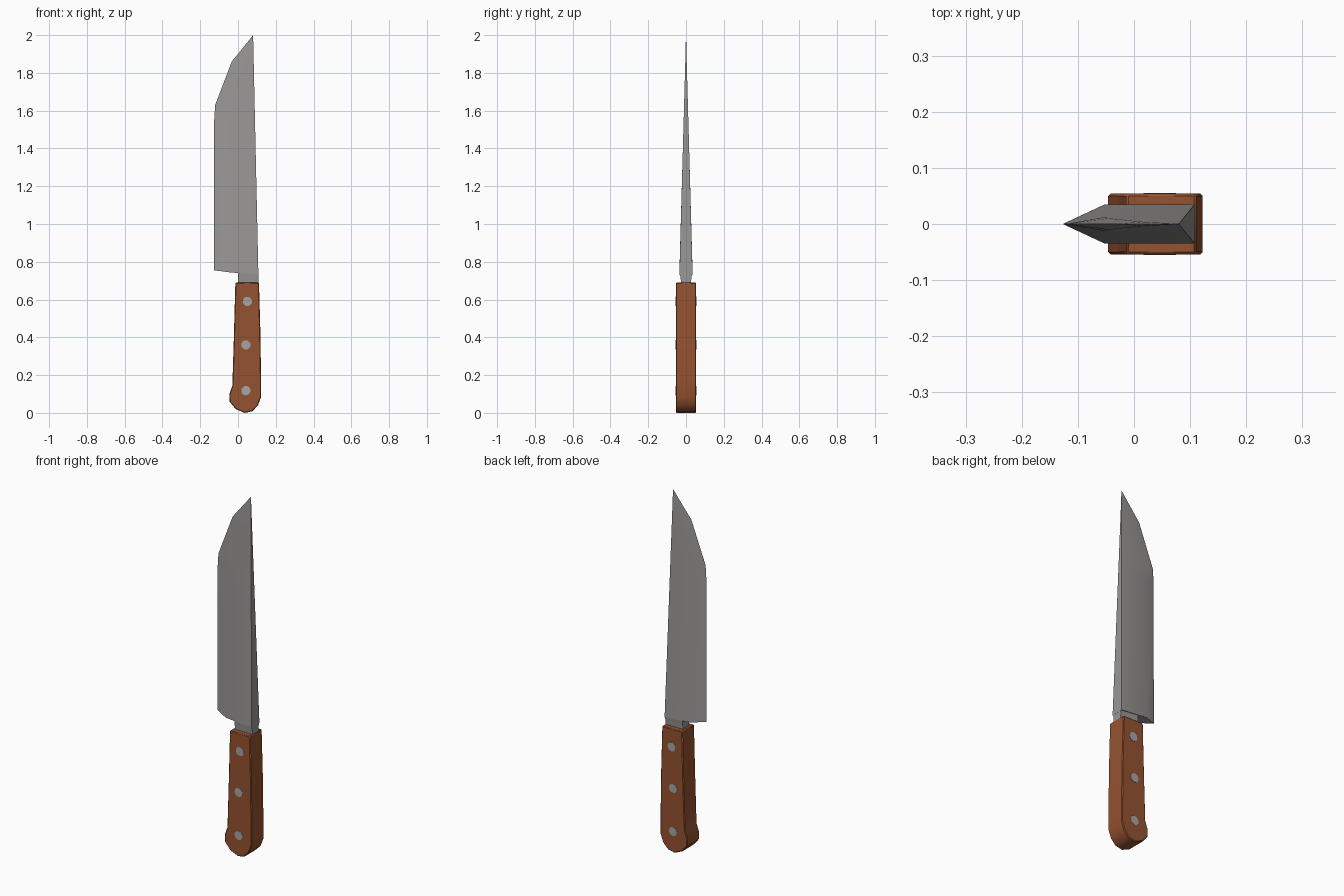
import bpy, bmesh, math
from mathutils import Matrix

cube = bpy.data.objects.get("Cube")
if cube:
    bpy.data.objects.remove(cube, do_unlink=True)


def material(name, rgb):
    m = bpy.data.materials.new(name)
    m.use_nodes = True
    m.diffuse_color = (*rgb, 1)
    m.node_tree.nodes["Principled BSDF"].inputs["Base Color"].default_value = (*rgb, 1)
    return m


steel = material("steel_grey", (0.32, 0.31, 0.305))
wood = material("brown_wood", (0.30, 0.085, 0.03))
rivet_metal = material("rivet_grey", (0.38, 0.38, 0.38))


def finish(bm, name, mat, angle=25):
    bmesh.ops.remove_doubles(bm, verts=bm.verts, dist=0.0001)
    bmesh.ops.recalc_face_normals(bm, faces=bm.faces)
    mesh = bpy.data.meshes.new(name)
    bm.to_mesh(mesh)
    bm.free()
    mesh.materials.append(mat)
    ob = bpy.data.objects.new(name, mesh)
    bpy.context.collection.objects.link(ob)
    bpy.ops.object.select_all(action="DESELECT")
    ob.select_set(True)
    bpy.context.view_layer.objects.active = ob
    bpy.ops.object.shade_smooth_by_angle(angle=math.radians(angle))
    return ob


def loft(rings, name, mat):
    """Skin a list of equal point rings and cap both ends."""
    bm = bmesh.new()
    rows = [[bm.verts.new(p) for p in ring] for ring in rings]
    n = len(rows[0])
    for a, b in zip(rows, rows[1:]):
        for i in range(n):
            j = (i + 1) % n
            bm.faces.new((a[i], a[j], b[j], b[i]))
    bm.faces.new(rows[0])
    bm.faces.new(rows[-1])
    return finish(bm, name, mat)


# Blade: wedge section tapering to the tip; stations are (z, edge x, shoulder x)
base, tip = 0.73, 2.0
rings = []
for z, edge, shoulder in [(base, -0.127, -0.052), (1.55, -0.126, -0.052),
                          (1.63, -0.121, -0.045), (1.86, -0.033, 0.015),
                          (1.995, 0.076, 0.078)]:
    t = (tip - z) / (tip - base)
    w = 0.035 * t
    spine = 0.08 + 0.028 * t
    heel = 0.025 if z == base else 0
    rings.append([(edge, 0, z + heel), (shoulder, -w, z + heel * 0.6),
                  (spine, -w, z), (spine, w, z), (shoulder, w, z + heel * 0.6)])
rings[-1] = [(0.08, 0.0004 * s, tip) for s in (0, -1, -1, 1, 1)]
bm = bmesh.new()
rows = [[bm.verts.new(p) for p in r] for r in rings]
for a, b in zip(rows, rows[1:]):
    for i in range(5):
        j = (i + 1) % 5
        bm.faces.new((a[i], a[j], b[j], b[i]))
bm.faces.new(rows[0])
finish(bm, "blade", steel, 30)

# Neck joining the blade to the handle
loft([[(x0, -w, z), (x1, -w, z), (x1, w, z), (x0, w, z)]
      for z, x0, x1, w in [(0.66, 0.0, 0.108, 0.026), (0.70, 0.0, 0.108, 0.027),
                           (0.745, 0.0, 0.107, 0.033)]], "neck", steel)

# Handle: outline extruded through its thickness, with softened edges
outline = [(-0.014, 0.69), (-0.022, 0.40), (-0.03, 0.15), (-0.046, 0.105),
           (-0.044, 0.065), (-0.012, 0.027), (0.035, 0.007), (0.075, 0.015),
           (0.105, 0.045), (0.122, 0.09), (0.122, 0.20), (0.118, 0.45), (0.111, 0.69)]
bm = bmesh.new()
face = bm.faces.new([bm.verts.new((x, -0.054, z - 0.007 * (0.69 - z) / 0.683))
                     for x, z in outline])
ext = bmesh.ops.extrude_face_region(bm, geom=[face])
bmesh.ops.translate(bm, vec=(0, 0.108, 0),
                    verts=[v for v in ext["geom"] if isinstance(v, bmesh.types.BMVert)])
handle = finish(bm, "handle", wood, 35)
bevel = handle.modifiers.new("soft_edges", "BEVEL")
bevel.width = 0.004
bevel.segments = 1
bevel.limit_method = "ANGLE"
bevel.angle_limit = math.radians(60)

# Rivets passing through the handle
for label, x, z in [("upper", 0.05, 0.59), ("middle", 0.042, 0.36), ("lower", 0.042, 0.118)]:
    bm = bmesh.new()
    bmesh.ops.create_cone(bm, cap_ends=True, segments=12, radius1=0.025, radius2=0.025,
                          depth=0.111,
                          matrix=Matrix.Translation((x, 0, z)) @ Matrix.Rotation(math.pi / 2, 4, "X"))
    finish(bm, label + "_rivet", rivet_metal, 40)
